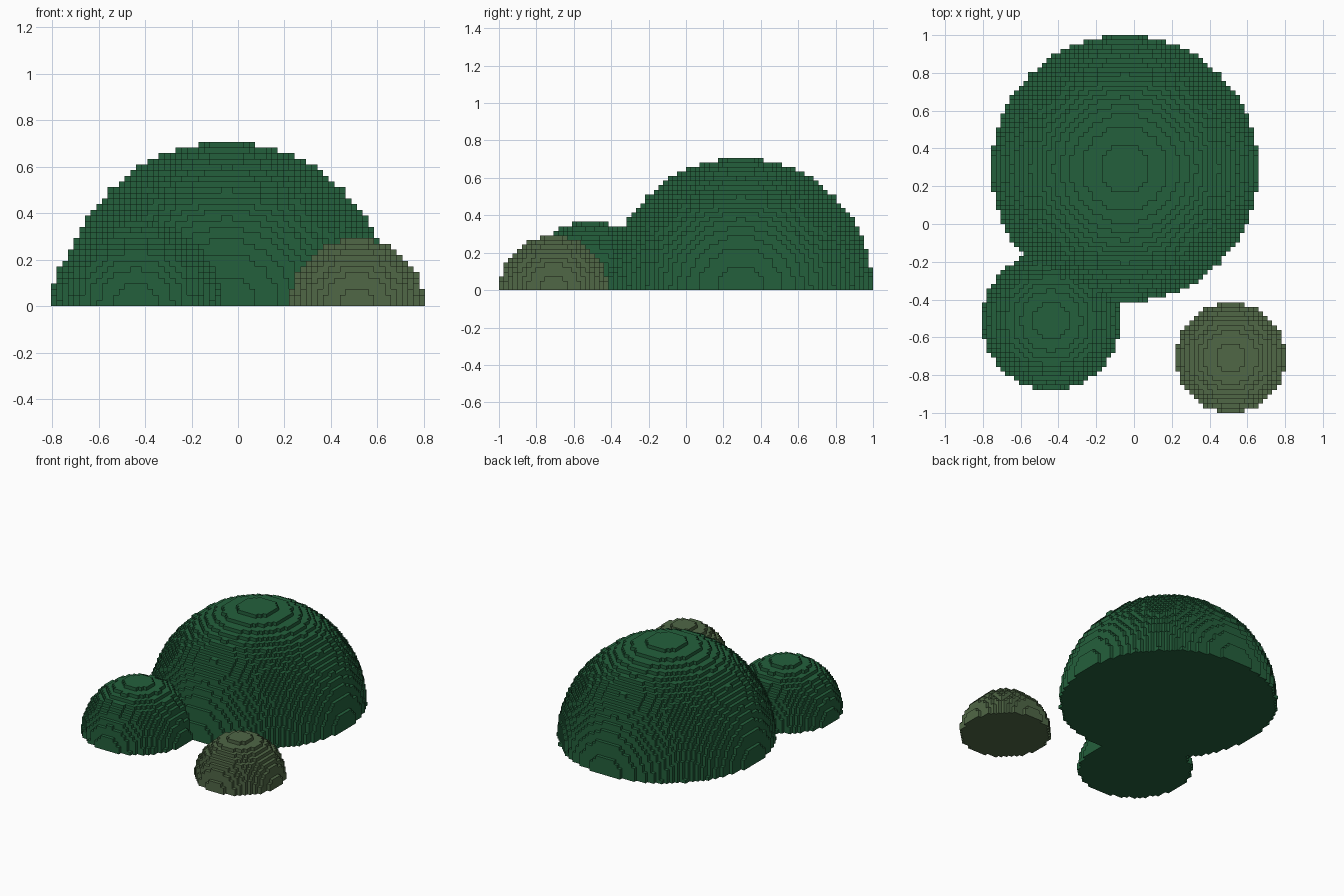
import bpy
import bmesh

if "Cube" in bpy.data.objects:
    bpy.data.objects.remove(bpy.data.objects["Cube"])

V = 2 / 82            # block size: the model is 66 x 82 x 29 blocks
NX, NY = 66, 82


def srgb(*rgb):
    lin = [c / 255 / 12.92 if c <= 10 else ((c / 255 + 0.055) / 1.055) ** 2.4 for c in rgb]
    return (*lin, 1.0)


def material(name, *rgb):
    m = bpy.data.materials.new(name)
    m.diffuse_color = srgb(*rgb)
    m.use_nodes = True
    m.node_tree.nodes["Principled BSDF"].inputs["Base Color"].default_value = m.diffuse_color
    return m


def dome_blocks(cx, cy, r):
    """Blocks whose centres lie inside a half sphere standing on the ground."""
    return {(x, y, z)
            for x in range(cx - r, cx + r)
            for y in range(cy - r, cy + r)
            for z in range(r)
            if (x + .5 - cx) ** 2 + (y + .5 - cy) ** 2 + (z + .5) ** 2 <= r * r}


# Outward direction and counter-clockwise corners of each block side
SIDES = {
    (1, 0, 0): ((1, 0, 0), (1, 1, 0), (1, 1, 1), (1, 0, 1)),
    (-1, 0, 0): ((0, 0, 0), (0, 0, 1), (0, 1, 1), (0, 1, 0)),
    (0, 1, 0): ((0, 1, 0), (0, 1, 1), (1, 1, 1), (1, 1, 0)),
    (0, -1, 0): ((0, 0, 0), (1, 0, 0), (1, 0, 1), (0, 0, 1)),
    (0, 0, 1): ((0, 0, 1), (1, 0, 1), (1, 1, 1), (0, 1, 1)),
    (0, 0, -1): ((0, 0, 0), (0, 1, 0), (1, 1, 0), (1, 0, 0)),
}


def build(name, blocks, solid, mat):
    """Skin the blocks, leaving out sides hidden against the solid set."""
    bm = bmesh.new()
    verts = {}

    def vert(p):
        if p not in verts:
            verts[p] = bm.verts.new(((p[0] - NX / 2) * V, (p[1] - NY / 2) * V, p[2] * V))
        return verts[p]

    for x, y, z in sorted(blocks):
        for (dx, dy, dz), corners in SIDES.items():
            if (x + dx, y + dy, z + dz) not in solid:
                bm.faces.new([vert((x + a, y + b, z + c)) for a, b, c in corners])
    mesh = bpy.data.meshes.new(name)
    bm.to_mesh(mesh)
    bm.free()
    mesh.materials.append(mat)
    bpy.context.collection.objects.link(bpy.data.objects.new(name, mesh))


green = material("dark_green", 36, 96, 60)
olive = material("olive_green", 80, 103, 70)

# Two merged green domes and one separate olive dome
large = dome_blocks(31, 53, 29)
medium = dome_blocks(15, 20, 15) - large
small = dome_blocks(54, 12, 12)
build("large_dome", large, large | medium, green)
build("medium_dome", medium, large | medium, green)
build("small_dome", small, small, olive)
